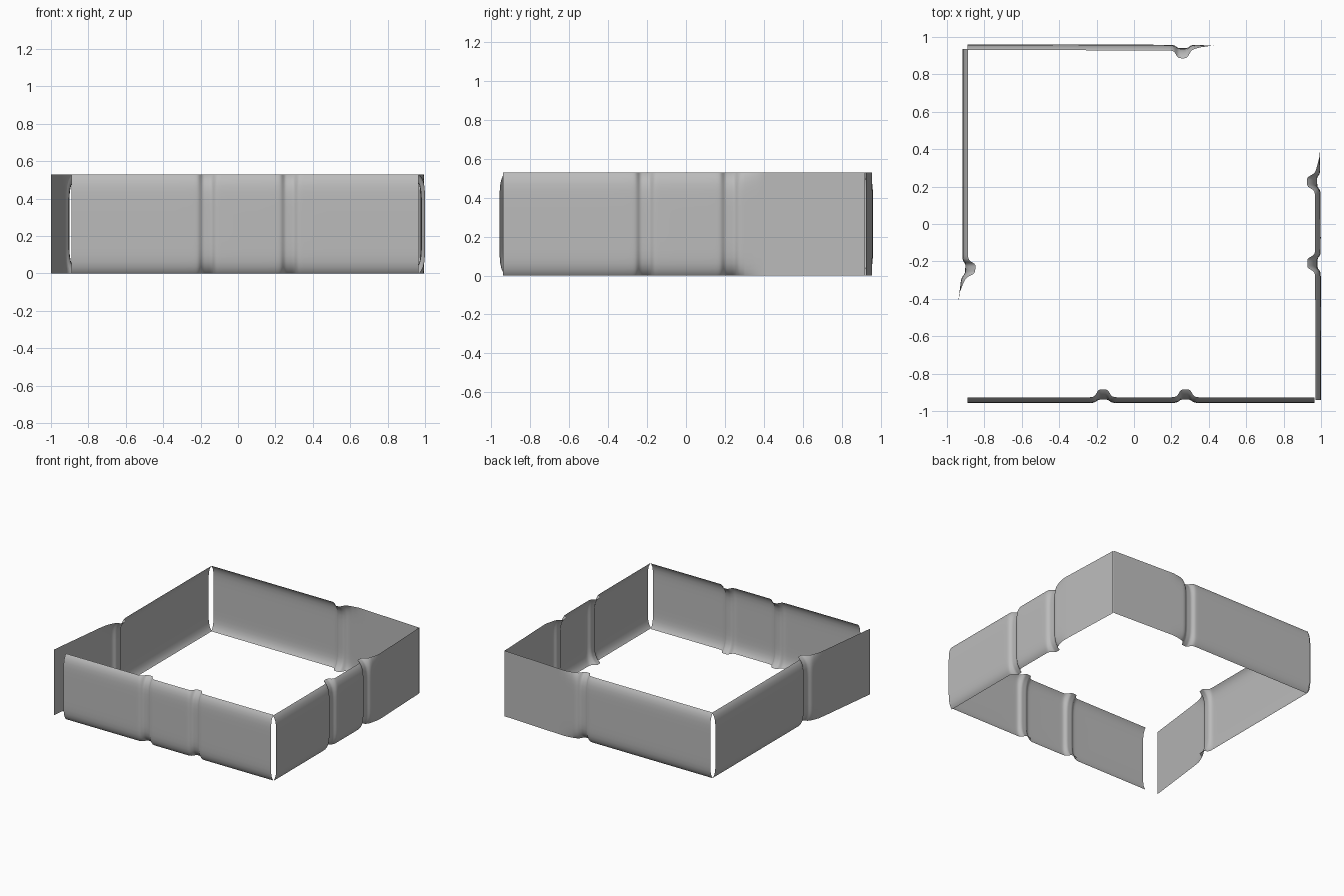
import bpy
import math

cube = bpy.data.objects.get("Cube")
if cube:
    bpy.data.objects.remove(cube, do_unlink=True)

HEIGHT = 0.53
LIP = 0.03        # how far the rolled top and bottom edges curl inward
ROWS = 18

gray = bpy.data.materials.new("plain gray")
gray.use_nodes = True
gray.diffuse_color = (0.5, 0.5, 0.5, 1)
gray.node_tree.nodes["Principled BSDF"].inputs["Base Color"].default_value = gray.diffuse_color


def lerp_path(path, s):
    """Offset of the wall line at position s along it."""
    for (a, p), (b, q) in zip(path, path[1:]):
        if s <= b:
            return p + (q - p) * (s - a) / (b - a)
    return path[-1][1]


def stations(path, ribs):
    """Coarse spacing along the wall, fine spacing across each rib."""
    first, last = path[0][0], path[-1][0]
    found = {round(first + (last - first) * i / 30, 4) for i in range(31)}
    for r in ribs:
        found = {s for s in found if abs(s - r) > 0.08}
        found |= {round(r + 0.007 * i, 4) for i in range(-11, 12)}
    return sorted(found | {s for s, _ in path})


def wall(name, axis, inward, path, ribs, flat_from=None, flat_dir=1):
    """Thin sheet with curled edges, inward ribs and an optional flat flap."""
    cols = stations(path, ribs)
    verts, faces = [], []
    for s in cols:
        base = lerp_path(path, s)
        curl = 1.0
        if flat_from is not None:
            t = min(max((s - flat_from) * flat_dir / 0.15, 0), 1)
            curl = 1 - t * t * (3 - 2 * t)
        for k in range(ROWS + 1):
            z = (1 - math.cos(math.pi * k / ROWS)) / 2
            edge = abs(2 * z - 1)
            depth = LIP * curl * edge ** 8
            for r in ribs:
                depth += (0.018 + 0.024 * edge ** 6) / (1 + ((s - r) / 0.036) ** 6)
            off = base + inward * depth
            verts.append((s, off, z * HEIGHT) if axis == "x" else (off, s, z * HEIGHT))
    n = ROWS + 1
    flip = (axis == "x") == (inward < 0)
    for c in range(len(cols) - 1):
        for k in range(ROWS):
            a = c * n + k
            quad = (a, a + n, a + n + 1, a + 1)
            faces.append(quad[::-1] if flip else quad)
    mesh = bpy.data.meshes.new(name)
    mesh.from_pydata(verts, [], faces)
    mesh.materials.append(gray)
    mesh.shade_smooth()
    obj = bpy.data.objects.new(name, mesh)
    bpy.context.collection.objects.link(obj)


# Four walls around an open square; three end in a flat flap
wall("front_wall", "x", 1, [(-0.89, -0.957), (0.965, -0.957)], [-0.165, 0.275])
wall("back_wall", "x", -1, [(-0.89, 0.96), (0.33, 0.958), (0.975, 0.925)],
     [0.26], 0.27)
wall("left_side_wall", "y", -1, [(-0.94, 1.0), (0.2, 0.998), (0.4, 0.994), (0.92, 0.974)],
     [-0.21, 0.225], 0.24)
wall("right_side_wall", "y", 1, [(-0.92, -1.0), (-0.28, -0.923), (-0.2, -0.918), (0.935, -0.918)],
     [-0.24], -0.24, -1)
